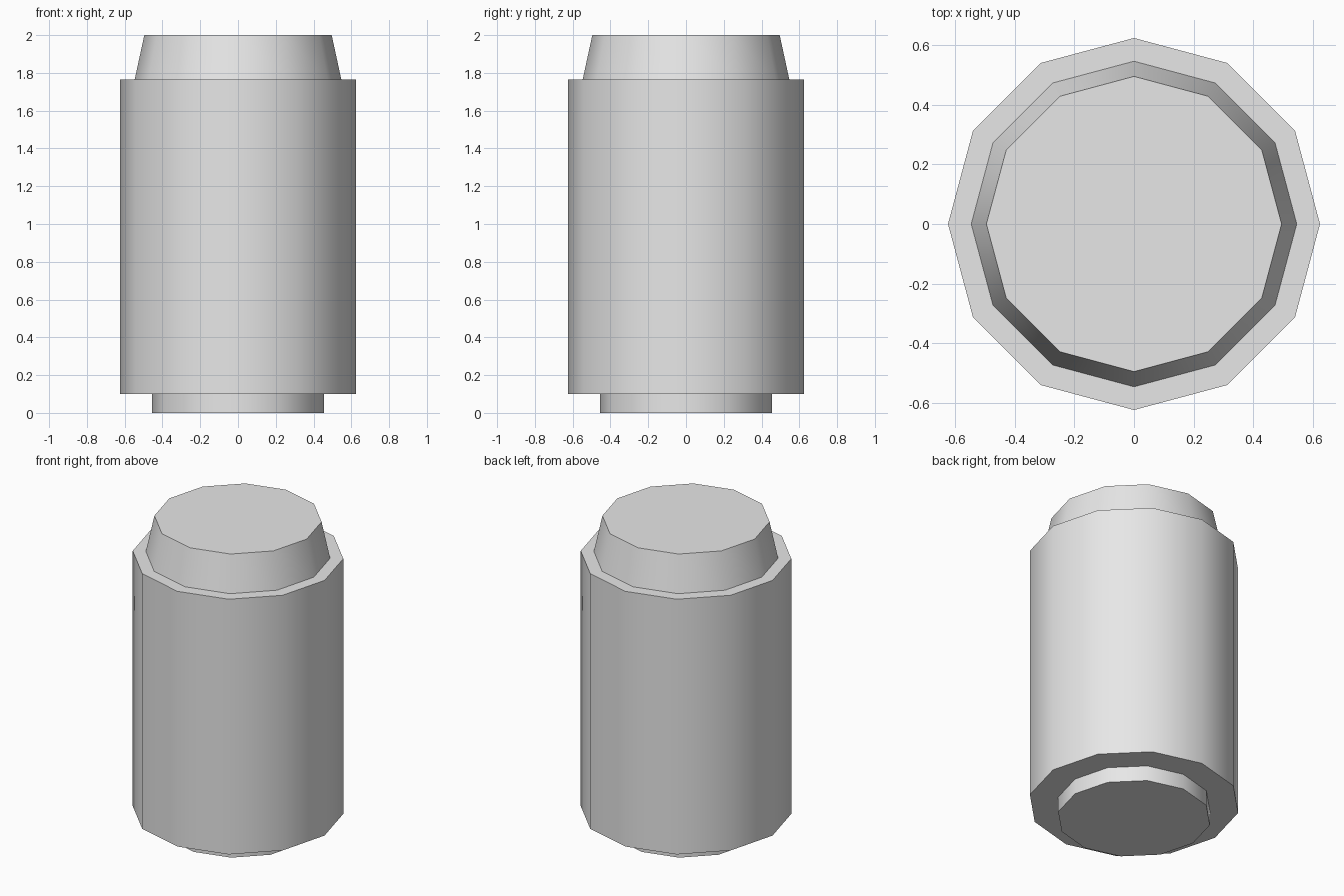
import bpy
import math

cube = bpy.data.objects.get("Cube")
if cube:
    bpy.data.objects.remove(cube, do_unlink=True)

SIDES = 12

# Single plain grey finish
grey = bpy.data.materials.new("light_grey")
grey.use_nodes = True
colour = (0.8, 0.8, 0.8, 1)
grey.diffuse_color = colour
grey.node_tree.nodes["Principled BSDF"].inputs["Base Color"].default_value = colour


def drum(name, bottom_radius, top_radius, z0, z1):
    """Twelve-sided capped drum with a corner on each axis."""
    bpy.ops.mesh.primitive_cone_add(
        vertices=SIDES, radius1=bottom_radius, radius2=top_radius,
        depth=z1 - z0, location=(0, 0, (z0 + z1) / 2))
    obj = bpy.context.object
    obj.name = name
    obj.data.materials.append(grey)
    bpy.ops.object.shade_smooth_by_angle(angle=math.radians(40))
    return obj


# Foot, main body and tapered cap
drum("foot", 0.455, 0.455, 0, 0.1)
drum("body", 0.625, 0.625, 0.1, 1.765)
drum("tapered_cap", 0.547, 0.496, 1.765, 2)
